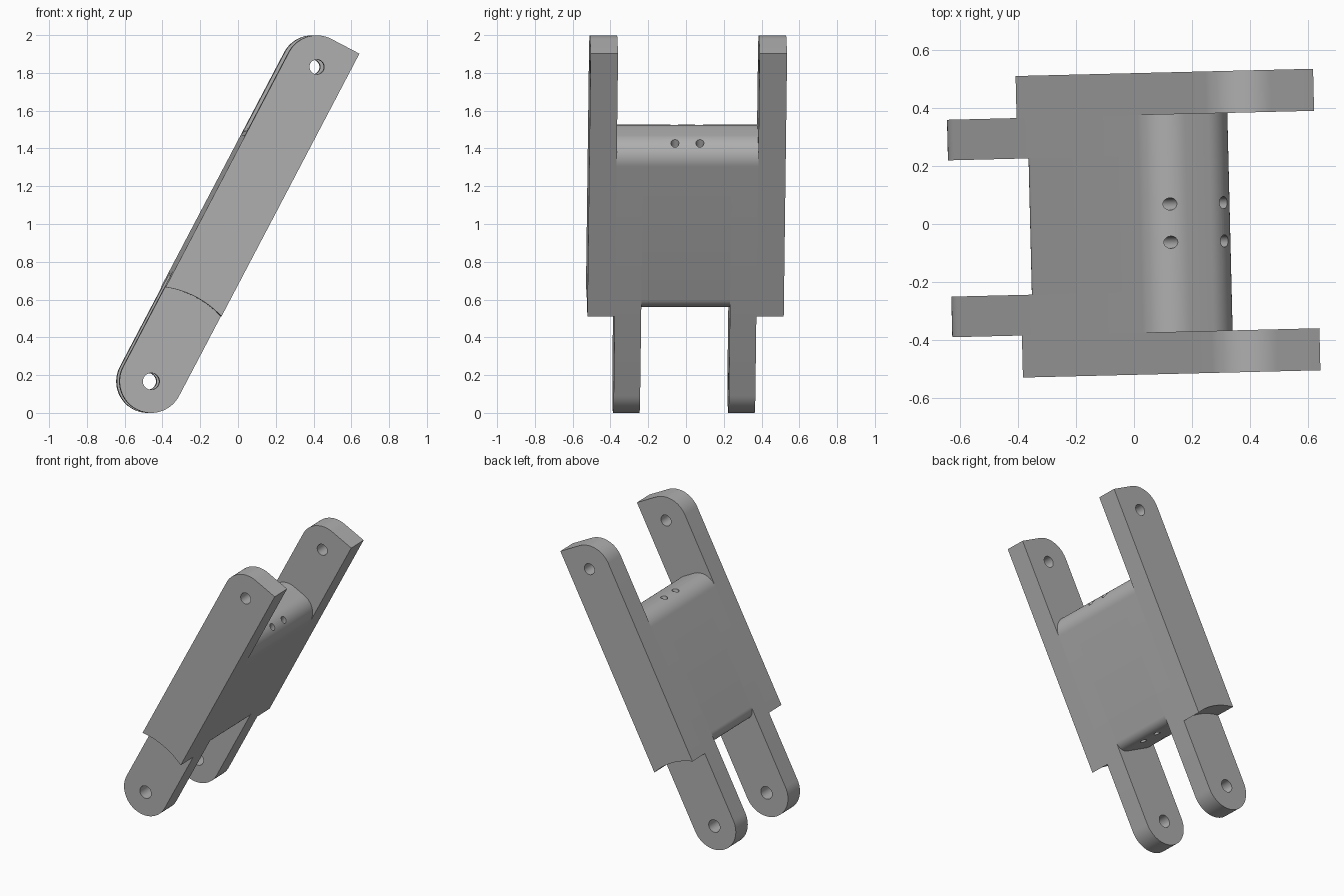
import bpy, bmesh
from math import radians, cos, sin, pi, asin
from mathutils import Matrix, Vector

cube = bpy.data.objects.get("Cube")
if cube:
    bpy.data.objects.remove(cube)

grey = bpy.data.materials.new("plain grey")
grey.use_nodes = True
grey.diffuse_color = (0.43, 0.43, 0.43, 1)
grey.node_tree.nodes["Principled BSDF"].inputs["Base Color"].default_value = (0.43, 0.43, 0.43, 1)

# Main sizes; the link is drawn upright with its lower pivot at the origin
R = 0.167            # half depth and end radius
LENGTH = 1.88        # pivot to pivot
CLEAR = 0.504        # clearance radius round the lower pivot
TOP = 1.495          # upper end of the web
LOW_FILLET, TOP_FILLET = 0.07, 0.122
WEB, ARM, CHEEK = 0.235, 0.375, 0.52   # outer half widths across the link

PLACE = (Matrix.Rotation(radians(1.4), 4, 'Z')
         @ Matrix.Translation((-0.469, 0, R))
         @ Matrix.Rotation(radians(27.7), 4, 'Y'))


def arc(x, z, r, start, end, steps=16):
    """Points on an arc, angles in radians."""
    angles = [start + (end - start) * i / steps for i in range(steps + 1)]
    return [(x + r * cos(a), z + r * sin(a)) for a in angles]


def finish(name, bm):
    bmesh.ops.recalc_face_normals(bm, faces=bm.faces)
    mesh = bpy.data.meshes.new(name)
    bm.to_mesh(mesh)
    bm.free()
    mesh.materials.append(grey)
    obj = bpy.data.objects.new(name, mesh)
    bpy.context.collection.objects.link(obj)
    obj.matrix_world = PLACE
    return obj


def slab(name, profile, y0, y1):
    """Extrude a side profile from y0 to y1."""
    bm = bmesh.new()
    face = bm.faces.new([bm.verts.new((x, y0, z)) for x, z in profile])
    out = bmesh.ops.extrude_face_region(bm, geom=[face])
    verts = [g for g in out["geom"] if isinstance(g, bmesh.types.BMVert)]
    bmesh.ops.translate(bm, verts=verts, vec=(0, y1 - y0, 0))
    return finish(name, bm)


def drill(obj, r, length, centre, turn=Matrix()):
    """Cut a round hole through the part."""
    bm = bmesh.new()
    bmesh.ops.create_cone(bm, cap_ends=True, segments=32, radius1=r, radius2=r,
                          depth=length, matrix=Matrix.Translation(centre) @ turn)
    cutter = finish("hole_cutter", bm)
    cutter.hide_render = True
    mod = obj.modifiers.new("hole", 'BOOLEAN')
    mod.operation, mod.solver, mod.object = 'DIFFERENCE', 'EXACT', cutter
    select(obj)
    bpy.ops.object.modifier_apply(modifier=mod.name)
    bpy.data.objects.remove(cutter)


def select(obj):
    bpy.ops.object.select_all(action='DESELECT')
    obj.select_set(True)
    bpy.context.view_layer.objects.active = obj


ACROSS = Matrix.Rotation(pi / 2, 4, 'X')
f, t = LOW_FILLET, TOP_FILLET

# Side profiles
web_top = (arc(R - t, TOP - t, t, 0, pi / 2) + arc(t - R, TOP - t, t, pi / 2, pi))
web_profile = (web_top + arc(f - R, CLEAR + f, f, pi, 1.5 * pi)
               + arc(R - f, CLEAR + f, f, 1.5 * pi, 2 * pi))
arm_profile = web_top + arc(0, 0, R, pi, 2 * pi, 32)
edge = asin(R / CLEAR)
cheek_profile = ([(R, LENGTH + R)] + arc(0, LENGTH, R, pi / 2, pi, 24)
                 + arc(0, 0, CLEAR, pi / 2 + edge, pi / 2 - edge, 24))

# Middle web with four cable holes running lengthwise
web = slab("web", web_profile, -WEB, WEB)
for x in (-0.104, 0.104):
    for y in (-0.066, 0.066):
        drill(web, 0.021, 1.4, (x, y, 1))
parts = [web]

# Lower arms and outer cheeks, each with a pivot hole
for side, s in (("left", 1), ("right", -1)):
    arm = slab(side + "_lower_arm", arm_profile, s * WEB, s * ARM)
    drill(arm, 0.044, 0.4, (0, s * (WEB + ARM) / 2, 0), ACROSS)
    cheek = slab(side + "_cheek", cheek_profile, s * ARM, s * CHEEK)
    drill(cheek, 0.039, 0.4, (0, s * (ARM + CHEEK) / 2, LENGTH), ACROSS)
    parts += [arm, cheek]

for part in parts:
    select(part)
    bpy.ops.object.shade_smooth_by_angle(angle=radians(30))
